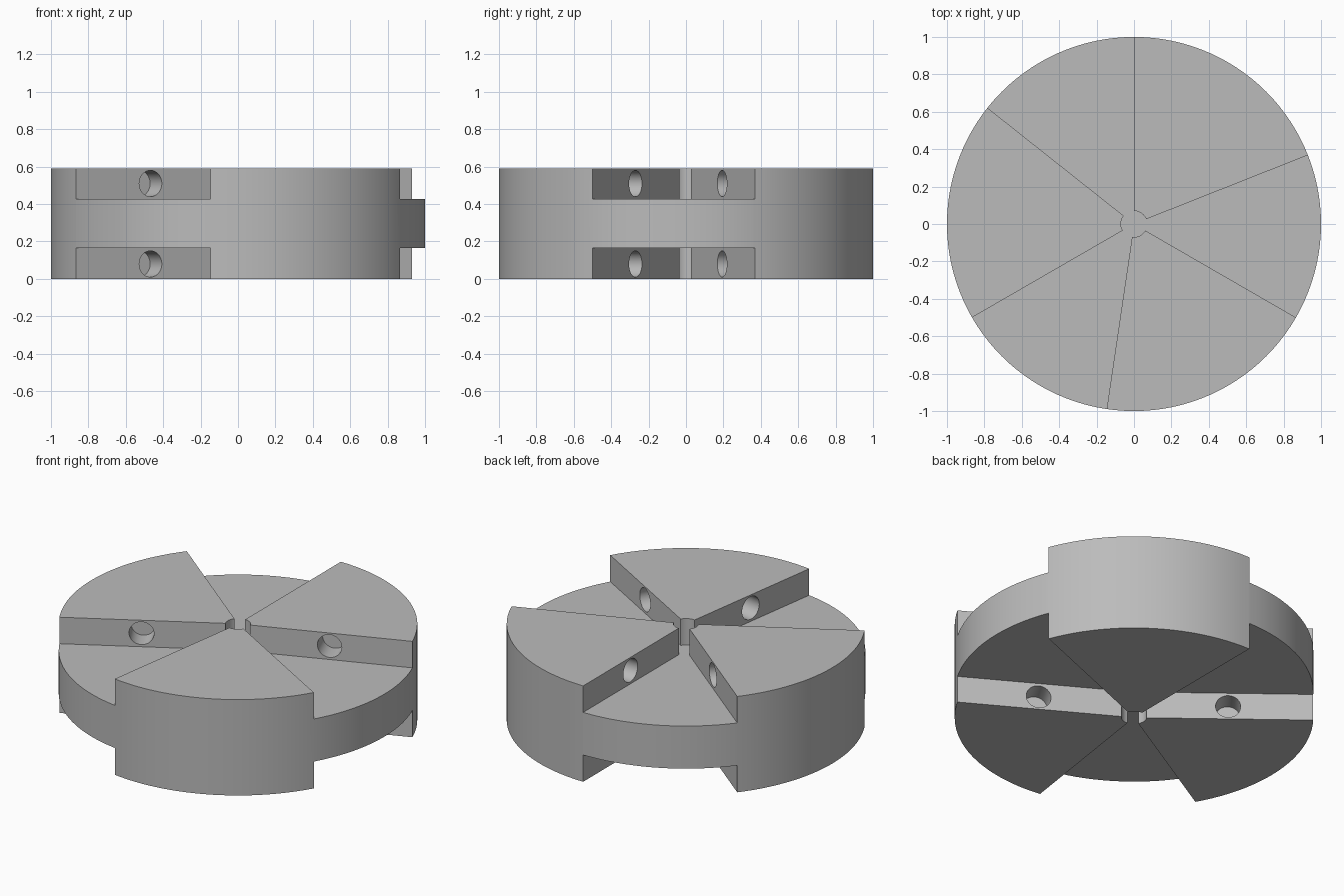
import bpy, bmesh, math
from mathutils import Matrix, Vector

HEIGHT, FLOOR, CEILING = 0.59, 0.165, 0.427
HUB_RADIUS = 0.07
POCKETS = [(start, start + 51.6) for start in (-30, 90, 210)]  # degrees
HOLE_RADIUS, HOLE_DEPTH = 0.062, 0.125
HOLE_RADIUS = 0.07

if "Cube" in bpy.data.objects:
    bpy.data.objects.remove(bpy.data.objects["Cube"])

steel = bpy.data.materials.new("plain grey")
steel.use_nodes = True
steel.diffuse_color = (0.5, 0.5, 0.5, 1)
steel.node_tree.nodes["Principled BSDF"].inputs["Base Color"].default_value = (0.5, 0.5, 0.5, 1)


def make_object(name, bm):
    bmesh.ops.recalc_face_normals(bm, faces=bm.faces)
    mesh = bpy.data.meshes.new(name)
    bm.to_mesh(mesh)
    bm.free()
    mesh.materials.append(steel)
    obj = bpy.data.objects.new(name, mesh)
    bpy.context.collection.objects.link(obj)
    return obj


def arc(radius, start, end, steps):
    angles = [math.radians(start + (end - start) * i / steps) for i in range(steps + 1)]
    return [(radius * math.cos(a), radius * math.sin(a)) for a in angles]


def extrude_outline(bm, outline, bottom, top):
    face = bm.faces.new([bm.verts.new((x, y, bottom)) for x, y in outline])
    result = bmesh.ops.extrude_face_region(bm, geom=[face])
    verts = [g for g in result["geom"] if isinstance(g, bmesh.types.BMVert)]
    bmesh.ops.translate(bm, verts=verts, vec=(0, 0, top - bottom))


# Round body
bm = bmesh.new()
extrude_outline(bm, arc(1, 0, 360, 120)[:-1], 0, HEIGHT)
rotor = make_object("rotor_body", bm)

# Three sector pockets joined at the hub, on the top and the underside
outline = []
for i, (start, end) in enumerate(POCKETS):
    following = POCKETS[(i + 1) % 3][0] + (360 if i == 2 else 0)
    outline += arc(1.2, start, end, 16)
    outline += arc(HUB_RADIUS, end, following, 12)
bm = bmesh.new()
extrude_outline(bm, outline, CEILING, HEIGHT + 0.1)
extrude_outline(bm, outline, -0.1, FLOOR)
pocket_cutter = make_object("pocket_cutter", bm)

# Blind round holes square to every pocket wall
bm = bmesh.new()
for start, end in POCKETS:
    for angle, side, distance in ((start, -1, 0.54), (end, 1, 0.525)):
        a = math.radians(angle)
        radial = Vector((math.cos(a), math.sin(a), 0))
        inward = Vector((-math.sin(a), math.cos(a), 0)) * side
        for z in (0.08, HEIGHT - 0.08):
            lead = 0.03
            centre = radial * distance + inward * (HOLE_DEPTH - lead) / 2
            centre.z = z
            turn = inward.to_track_quat("Z", "Y").to_matrix().to_4x4()
            bmesh.ops.create_cone(bm, cap_ends=True, segments=32, radius1=HOLE_RADIUS,
                                  radius2=HOLE_RADIUS, depth=HOLE_DEPTH + lead,
                                  matrix=Matrix.Translation(centre) @ turn)
hole_cutter = make_object("hole_cutter", bm)

# Cut the body and tidy up
bpy.ops.object.select_all(action="DESELECT")
rotor.select_set(True)
bpy.context.view_layer.objects.active = rotor
for cutter in (pocket_cutter, hole_cutter):
    cutter.hide_render = True
    cut = rotor.modifiers.new(cutter.name, "BOOLEAN")
    cut.operation = "DIFFERENCE"
    cut.solver = "EXACT"
    cut.object = cutter
    bpy.ops.object.modifier_apply(modifier=cut.name)
    bpy.data.objects.remove(cutter)
bpy.ops.object.shade_smooth_by_angle(angle=math.radians(30))
